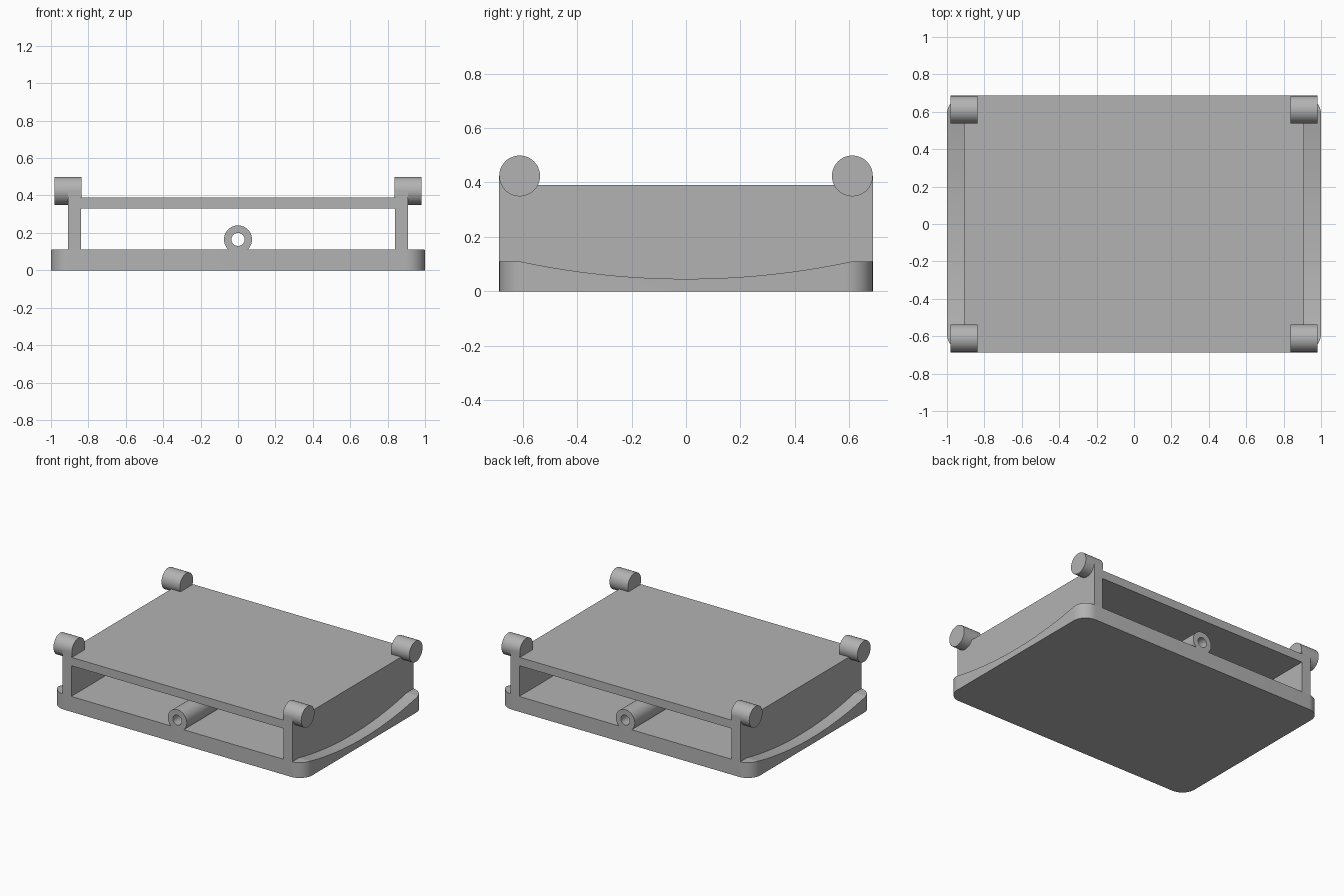
import bpy, bmesh
from math import cos, sin, pi, radians
from mathutils import Vector

if "Cube" in bpy.data.objects:
    bpy.data.objects.remove(bpy.data.objects["Cube"])

grey = bpy.data.materials.new("plain_grey")
grey.use_nodes = True
GREY = (0.45, 0.45, 0.45, 1)
grey.diffuse_color = GREY
grey.node_tree.nodes["Principled BSDF"].inputs["Base Color"].default_value = GREY

HALF_Y = 0.686
WALL_OUT, WALL_IN = 0.91, 0.84
BASE_TOP = 0.11


def finish(name, bm):
    bmesh.ops.recalc_face_normals(bm, faces=bm.faces)
    mesh = bpy.data.meshes.new(name)
    bm.to_mesh(mesh)
    bm.free()
    mesh.materials.append(grey)
    obj = bpy.data.objects.new(name, mesh)
    bpy.context.collection.objects.link(obj)
    return obj


def prism(name, points, depth):
    """Extrude a closed outline of 3D points along a vector."""
    bm = bmesh.new()
    face = bm.faces.new([bm.verts.new(p) for p in points])
    new = bmesh.ops.extrude_face_region(bm, geom=[face])["geom"]
    verts = [g for g in new if isinstance(g, bmesh.types.BMVert)]
    bmesh.ops.translate(bm, verts=verts, vec=Vector(depth))
    return finish(name, bm)


def smooth(obj):
    bpy.ops.object.select_all(action="DESELECT")
    obj.select_set(True)
    bpy.context.view_layer.objects.active = obj
    bpy.ops.object.shade_smooth_by_angle(angle=radians(30))


def arc(cx, cy, r, start, end, steps):
    angles = [start + (end - start) * i / steps for i in range(steps + 1)]
    return [(cx + r * cos(a), cy + r * sin(a)) for a in angles]


# Base slab with rounded corners
R = 0.1
outline = []
for i, (sx, sy) in enumerate([(1, 1), (-1, 1), (-1, -1), (1, -1)]):
    outline += arc(sx * (1 - R), sy * (HALF_Y - R), R, i * pi / 2, (i + 1) * pi / 2, 10)
base = prism("base_slab", [(x, y, 0) for x, y in outline], (0, 0, BASE_TOP))

# Shallow curved scoops along both side lips
SCOOP_Y, SCOOP_DEPTH = 0.61, 0.064
scoop_r = (SCOOP_Y ** 2 + SCOOP_DEPTH ** 2) / (2 * SCOOP_DEPTH)
steps = 32
scoop = []
for i in range(steps + 1):
    y = SCOOP_Y * (2 * i / steps - 1)
    z = BASE_TOP - SCOOP_DEPTH + scoop_r - (scoop_r ** 2 - y * y) ** 0.5
    scoop.append((y, z))
scoop += [(SCOOP_Y, 0.3), (-SCOOP_Y, 0.3)]
for side, label in ((1, "left"), (-1, "right")):
    cutter = prism(f"scoop_cutter_{label}", [(side * WALL_OUT, y, z) for y, z in scoop],
                   (side * 0.2, 0, 0))
    cutter.hide_render = True
    cutter.hide_set(True)
    mod = base.modifiers.new(f"scoop_{label}", "BOOLEAN")
    mod.operation, mod.solver, mod.object = "DIFFERENCE", "EXACT", cutter
smooth(base)

# Housing: two side walls carrying a flat lid, open front and back
TOP, LID_UNDER = 0.39, 0.33
section = [(-WALL_OUT, BASE_TOP), (-WALL_OUT, TOP), (WALL_OUT, TOP), (WALL_OUT, BASE_TOP),
           (WALL_IN, BASE_TOP), (WALL_IN, LID_UNDER), (-WALL_IN, LID_UNDER), (-WALL_IN, BASE_TOP)]
prism("housing", [(x, -HALF_Y, z) for x, z in section], (0, 2 * HALF_Y, 0))

# Corner pegs lying sideways, each on a small support block
PEG_R, PEG_Y, PEG_Z = 0.075, 0.611, 0.424
for sx, side in ((1, "left"), (-1, "right")):
    for sy, end in ((1, "back"), (-1, "front")):
        ring = arc(sy * PEG_Y, PEG_Z, PEG_R, 0, 2 * pi, 48)[:-1]
        peg = prism(f"peg_{end}_{side}", [(sx * 0.836, y, z) for y, z in ring],
                    (sx * 0.145, 0, 0))
        smooth(peg)
        block = [(PEG_Y, TOP), (HALF_Y, TOP), (HALF_Y, PEG_Z), (PEG_Y, PEG_Z)]
        prism(f"peg_support_{end}_{side}", [(sx * WALL_IN, sy * y, z) for y, z in block],
              (sx * (WALL_OUT - WALL_IN), 0, 0))

# Hollow tube along the floor
bm = bmesh.new()
rings = []
for r, y in ((0.075, -HALF_Y), (0.075, HALF_Y), (0.035, HALF_Y), (0.035, -HALF_Y)):
    rings.append([bm.verts.new((x, y, z)) for x, z in arc(0, 0.165, r, 0, 2 * pi, 48)[:-1]])
for k in range(4):
    a, b = rings[k], rings[(k + 1) % 4]
    for i in range(len(a)):
        j = (i + 1) % len(a)
        bm.faces.new((a[i], a[j], b[j], b[i]))
smooth(finish("floor_tube", bm))
